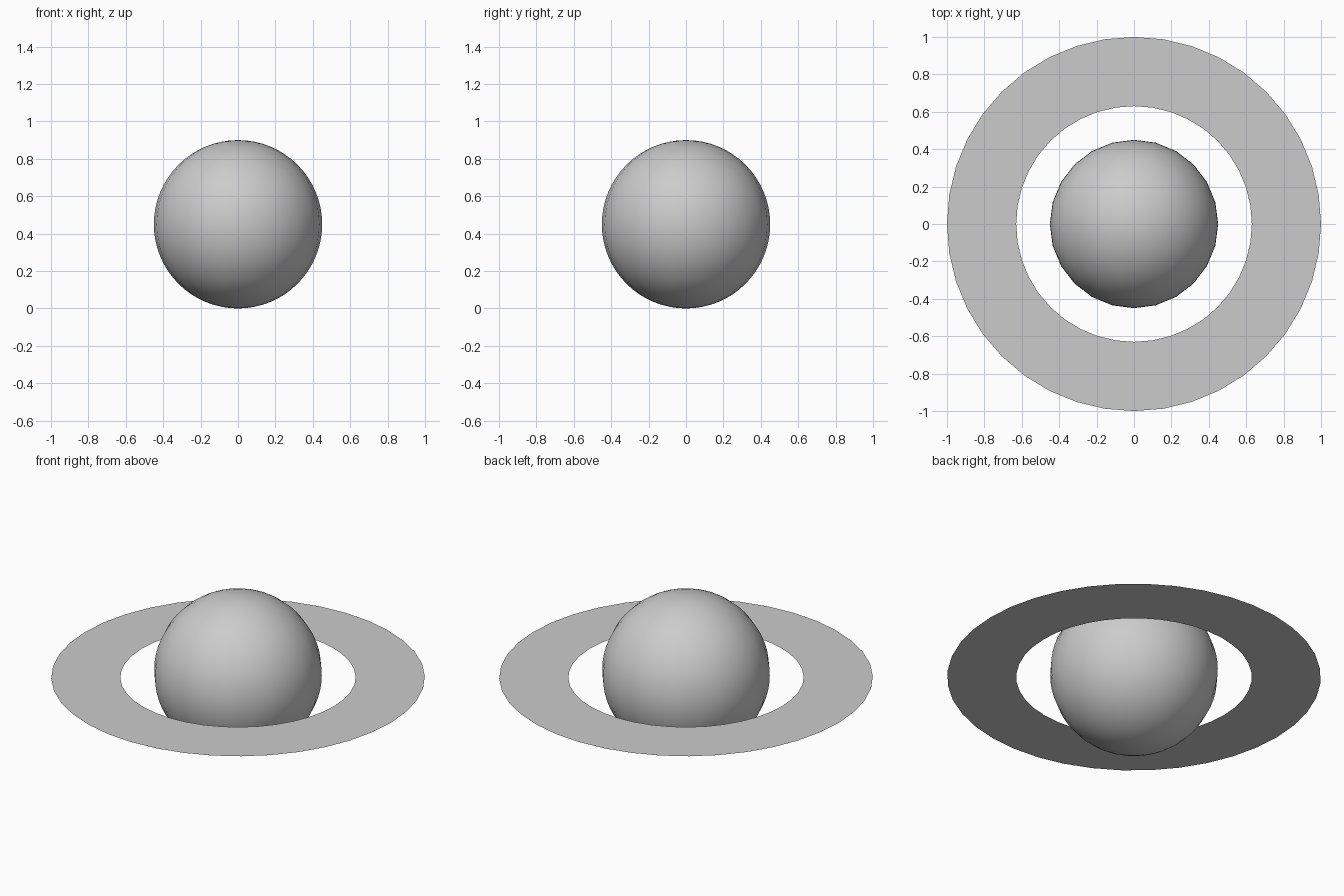
import bpy, bmesh
from mathutils import Matrix

cube = bpy.data.objects.get("Cube")
if cube:
    bpy.data.objects.remove(cube, do_unlink=True)

# One plain grey for every part
grey = bpy.data.materials.new("light_grey")
grey.use_nodes = True
colour = (0.6, 0.6, 0.6, 1)
grey.diffuse_color = colour
grey.node_tree.nodes["Principled BSDF"].inputs["Base Color"].default_value = colour

SPHERE_RADIUS = 0.45
RING_HEIGHT = 0.42
RING_INNER, RING_OUTER = 0.63, 1.0


def add_part(name, bm, height, smooth):
    mesh = bpy.data.meshes.new(name)
    for face in bm.faces:
        face.smooth = smooth
    bm.to_mesh(mesh)
    bm.free()
    mesh.materials.append(grey)
    part = bpy.data.objects.new(name, mesh)
    part.location.z = height
    bpy.context.collection.objects.link(part)
    return part


# Planet globe
bm = bmesh.new()
bmesh.ops.create_uvsphere(bm, u_segments=24, v_segments=32, radius=SPHERE_RADIUS)
add_part("planet_globe", bm, SPHERE_RADIUS, True)

# Flat, paper-thin ring around the globe
bm = bmesh.new()
for radius in (RING_INNER, RING_OUTER):
    bmesh.ops.create_circle(bm, segments=40, radius=radius, matrix=Matrix.Identity(4))
bmesh.ops.bridge_loops(bm, edges=bm.edges[:])
for face in bm.faces:
    face.normal_update()
    if face.normal.z < 0:
        face.normal_flip()
add_part("planet_ring", bm, RING_HEIGHT, False)
